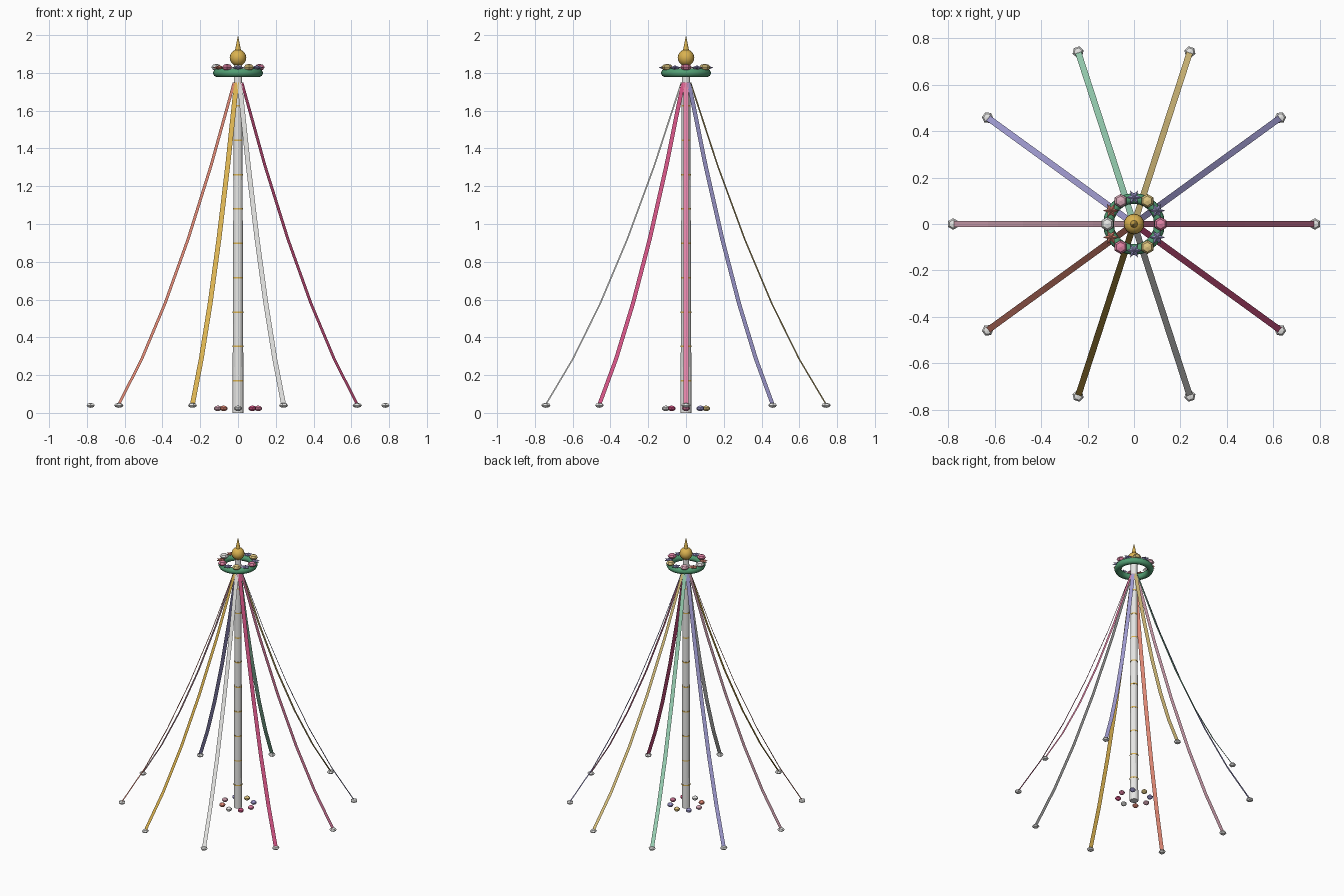
import bpy, bmesh, math
from mathutils import Matrix, Vector

cube = bpy.data.objects.get("Cube")
if cube:
    bpy.data.objects.remove(cube)


def material(name, rgb):
    # sRGB bytes to linear
    lin = [((c / 255 + 0.055) / 1.055) ** 2.4 for c in rgb]
    m = bpy.data.materials.new(name)
    m.use_nodes = True
    m.diffuse_color = (*lin, 1)
    m.node_tree.nodes["Principled BSDF"].inputs["Base Color"].default_value = (*lin, 1)
    return m


white = material("white", (232, 232, 230))
magenta = material("magenta", (215, 85, 135))
pink = material("pink", (225, 130, 165))
pale_pink = material("pale pink", (222, 172, 188))
lavender = material("lavender", (165, 160, 215))
pale_yellow = material("pale yellow", (225, 200, 130))
gold = material("gold", (218, 178, 80))
mint = material("mint", (155, 212, 182))
coral = material("coral", (230, 140, 120))
green = material("green", (82, 158, 115))


def finish(bm, name, mat, smooth=False):
    bmesh.ops.recalc_face_normals(bm, faces=bm.faces)
    return make_object(bm, name, mat, smooth)


def make_object(bm, name, mat, smooth=False):
    me = bpy.data.meshes.new(name)
    bm.to_mesh(me)
    bm.free()
    me.materials.append(mat)
    if smooth:
        for p in me.polygons:
            p.use_smooth = True
    ob = bpy.data.objects.new(name, me)
    bpy.context.collection.objects.link(ob)
    return ob


def cylinder(name, mat, r1, r2, z1, z2, sides=16):
    bm = bmesh.new()
    bmesh.ops.create_cone(bm, cap_ends=True, segments=sides, radius1=r1, radius2=r2,
                          depth=z2 - z1, matrix=Matrix.Translation((0, 0, (z1 + z2) / 2)))
    return finish(bm, name, mat)


def polar(radius, degrees, z):
    a = math.radians(degrees)
    return Vector((radius * math.cos(a), radius * math.sin(a), z))


def bead(name, mat, center, radius, half_height, sides=6, rings=4, turn=0, smooth=False):
    bm = bmesh.new()
    mx = (Matrix.Translation(center) @ Matrix.Rotation(math.radians(turn), 4, "Z")
          @ Matrix.Diagonal((radius, radius, half_height, 1)))
    bmesh.ops.create_uvsphere(bm, u_segments=sides, v_segments=rings, radius=1, matrix=mx)
    return finish(bm, name, mat, smooth)


def star(name, mat, center, radius, half_height, points=6):
    bm = bmesh.new()
    rim = [bm.verts.new(center + polar(radius * (1 if i % 2 == 0 else 0.45), 180 * i / points, 0))
           for i in range(points * 2)]
    for side in (-1, 1):
        tip = bm.verts.new(center + Vector((0, 0, side * half_height)))
        for i, v in enumerate(rim):
            bm.faces.new((v, rim[(i + 1) % len(rim)], tip))
    return finish(bm, name, mat)


def torus(name, mat, major, minor, z, seg=24, ring=8):
    bm = bmesh.new()
    grid = []
    for i in range(seg):
        row = []
        for j in range(ring):
            b = math.tau * j / ring
            row.append(bm.verts.new(polar(major + minor * math.cos(b), 360 * i / seg,
                                          z + minor * math.sin(b))))
        grid.append(row)
    for i in range(seg):
        a, b = grid[i], grid[(i + 1) % seg]
        for j in range(ring):
            k = (j + 1) % ring
            bm.faces.new((a[j], b[j], b[k], a[k]))
    return finish(bm, name, mat, True)


def ribbon(name, mat, degrees, half_width=0.0135, steps=5):
    # sagging flat strip from the pole top to its anchor
    bm = bmesh.new()
    rot = Matrix.Rotation(math.radians(degrees), 4, "Z")
    pairs = []
    for i in range(steps + 1):
        t = i / steps
        x, z = 0.025 + 0.755 * t, 1.75 - 1.705 * t - 0.62 * t * (1 - t)
        pairs.append([bm.verts.new(rot @ Vector((x, s * half_width, z))) for s in (-1, 1)])
    for (a, b), (c, d) in zip(pairs, pairs[1:]):
        bm.faces.new((a, c, d, b))
    return make_object(bm, name, mat)


# Pole with thin gold bands
base_r, top_r, top_z = 0.029, 0.022, 1.85
cylinder("pole", white, base_r, top_r, 0, top_z)
for i in range(9):
    z = 0.17 + 0.182 * i
    r = base_r + (top_r - base_r) * z / top_z + 0.0012
    cylinder(f"pole_band_{i + 1}", gold, r, r, z - 0.004, z + 0.004)

# Finial
bead("finial_ball", gold, Vector((0, 0, 1.88)), 0.044, 0.044, 16, 10, smooth=True)
cylinder("finial_spike", gold, 0.018, 0, 1.91, 2.0, 12)

# Wreath with alternating blossoms and star flowers
torus("wreath", green, 0.11, 0.023, 1.80)
blossoms = [pink, pale_yellow, pale_pink, white, pink, pale_yellow]
stars = [lavender, lavender, coral, coral, lavender, lavender]
for i in range(6):
    bead(f"wreath_blossom_{i + 1}", blossoms[i], polar(0.115, 60 * i, 1.83), 0.03, 0.018)
    star(f"wreath_star_{i + 1}", stars[i], polar(0.115, 60 * i + 30, 1.828), 0.034, 0.012)

# Ribbons and their end weights
ribbons = [pink, lavender, pale_yellow, mint, lavender,
           pale_pink, coral, gold, white, magenta]
for i, mat in enumerate(ribbons):
    ribbon(f"ribbon_{i + 1}", mat, 36 * i)
    bead(f"ribbon_weight_{i + 1}", white, polar(0.78, 36 * i, 0.04), 0.025, 0.013, turn=36 * i)

# Flowers round the foot
foot = [pink, lavender, pale_yellow, lavender, pale_pink, coral, white, magenta]
for i, mat in enumerate(foot):
    bead(f"foot_flower_{i + 1}", mat, polar(0.107, 45 * i, 0.024), 0.021, 0.015, 8, 5)
